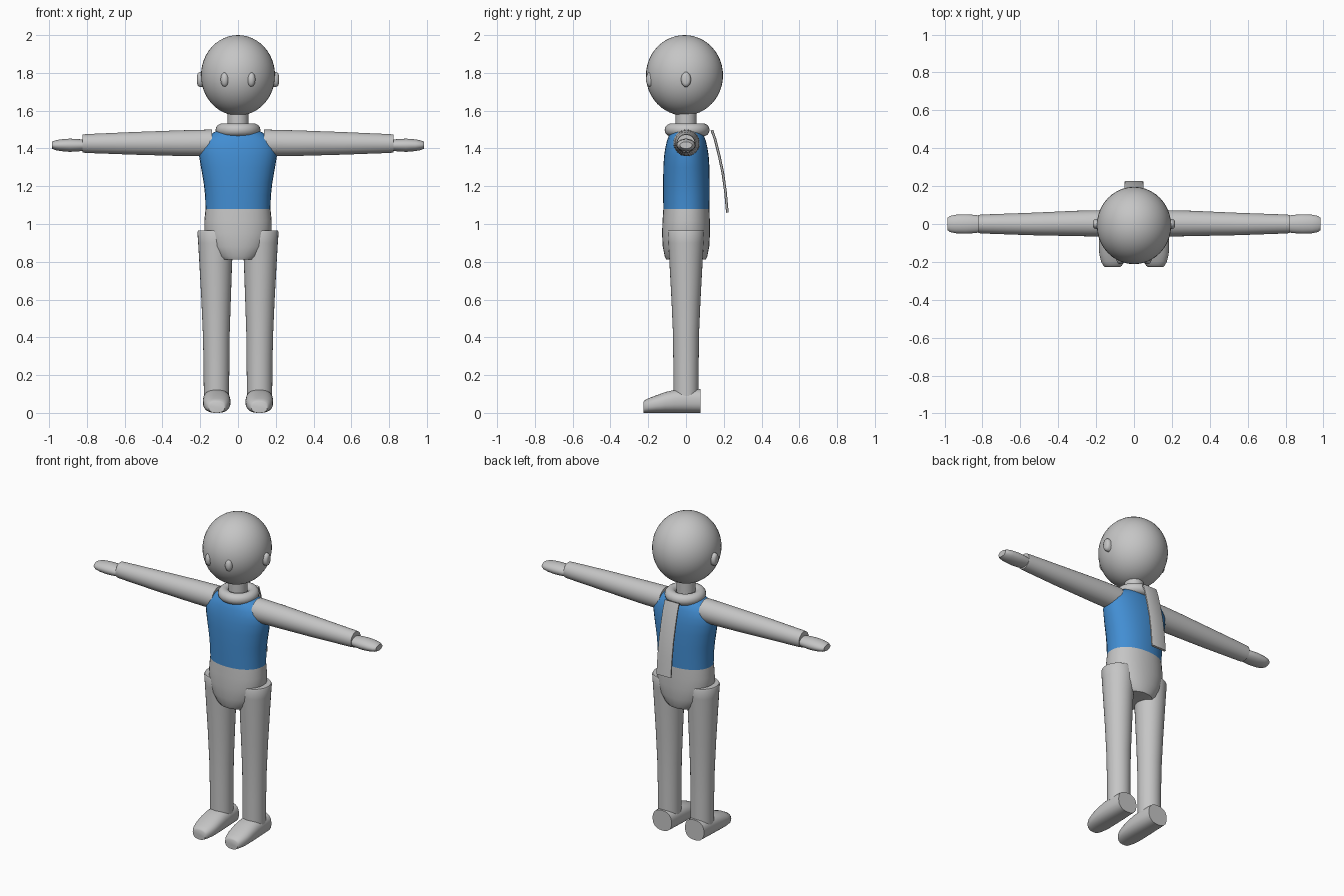
import bpy, bmesh, math
from mathutils import Vector

if "Cube" in bpy.data.objects:
    bpy.data.objects.remove(bpy.data.objects["Cube"])


def material(name, rgb):
    m = bpy.data.materials.new(name)
    m.diffuse_color = (*rgb, 1)
    m.use_nodes = True
    m.node_tree.nodes["Principled BSDF"].inputs["Base Color"].default_value = m.diffuse_color
    return m


GREY = material("light grey", (0.56, 0.56, 0.56))
BLUE = material("shirt blue", (0.055, 0.27, 0.65))


def finish(obj, name, mat):
    obj.name = name
    obj.data.materials.append(mat)
    bpy.ops.object.select_all(action='DESELECT')
    obj.select_set(True)
    bpy.context.view_layer.objects.active = obj
    bpy.ops.object.shade_smooth_by_angle(angle=math.radians(42))
    return obj


def power(v, e):
    return math.copysign(abs(v) ** e, v)


def loft(name, axis, rings, mat=GREY, n=32, square=2.0):
    """Rings are (position on axis, centre a, centre b, radius a, radius b)."""
    bm = bmesh.new()
    loops = []
    for t, ca, cb, ra, rb in rings:
        loop = []
        for i in range(n):
            ang = 2 * math.pi * i / n
            a = ca + ra * power(math.cos(ang), 2 / square)
            b = cb + rb * power(math.sin(ang), 2 / square)
            co = {'x': (t, a, b), 'y': (a, t, b), 'z': (a, b, t)}[axis]
            loop.append(bm.verts.new(co))
        loops.append(loop)
    for lo, hi in zip(loops, loops[1:]):
        for i in range(n):
            j = (i + 1) % n
            bm.faces.new((lo[i], lo[j], hi[j], hi[i]))
    bm.faces.new(loops[0])
    bm.faces.new(loops[-1])
    bmesh.ops.recalc_face_normals(bm, faces=bm.faces)
    me = bpy.data.meshes.new(name)
    bm.to_mesh(me)
    bm.free()
    obj = bpy.data.objects.new(name, me)
    bpy.context.collection.objects.link(obj)
    return finish(obj, name, mat)


def ellipsoid(name, loc, scale):
    bpy.ops.mesh.primitive_uv_sphere_add(segments=40, ring_count=24, location=loc)
    bpy.context.object.scale = scale
    return finish(bpy.context.object, name, GREY)


# Head and neck
ellipsoid("head", (0, -0.008, 1.787), (0.196, 0.204, 0.213))
loft("neck", 'z', [(1.44, 0, 0, .055, .055), (1.62, 0, 0, .055, .055)])

# Collar ring
bpy.ops.mesh.primitive_torus_add(location=(0, 0.006, 1.498), major_radius=0.085,
                                 minor_radius=0.034, major_segments=36, minor_segments=14)
finish(bpy.context.object, "collar", GREY)

# Shirt and hips
loft("shirt", 'z', [
    (1.08, 0, 0.002, .172, .122), (1.15, 0, 0.002, .174, .123),
    (1.22, 0, 0.002, .182, .123), (1.30, 0, 0.002, .196, .122),
    (1.36, 0, 0.002, .206, .118), (1.40, 0, 0.002, .205, .112),
    (1.44, 0, 0.002, .190, .103), (1.47, 0, 0.002, .155, .092),
    (1.495, 0, 0.002, .110, .075)], BLUE, square=2.15)
loft("hips", 'z', [
    (0.813, 0, 0, .100, .105), (0.83, 0, 0, .125, .113),
    (0.88, 0, 0, .158, .123), (0.95, 0, 0, .178, .127),
    (1.02, 0, 0.001, .178, .125), (1.08, 0, 0.002, .172, .122)], square=2.15)

# Parts on both sides
for side, s in (("left", -1), ("right", 1)):
    ellipsoid(side + "_eye", (s * 0.07, -0.19, 1.765), (0.022, 0.022, 0.038))
    loft(side + "_ear", 'x', [
        (s * 0.17, 0, 1.765, .026, .040), (s * 0.202, 0, 1.765, .026, .040),
        (s * 0.212, 0, 1.765, .022, .034), (s * 0.216, 0, 1.765, .014, .022)], n=24)
    loft(side + "_arm", 'x', [
        (s * 0.138, 0.003, 1.429, .070, .071), (s * 0.30, 0.003, 1.428, .067, .068),
        (s * 0.55, 0, 1.427, .059, .060), (s * 0.80, 0, 1.426, .050, .050),
        (s * 0.822, 0, 1.426, .048, .048)])
    loft(side + "_hand", 'x', [
        (s * 0.80, 0, 1.417, .041, .027), (s * 0.84, 0, 1.417, .048, .032),
        (s * 0.89, 0, 1.417, .051, .035), (s * 0.94, 0, 1.417, .049, .031),
        (s * 0.97, 0, 1.417, .043, .025), (s * 0.985, 0, 1.417, .032, .018)], n=24)
    loft(side + "_leg", 'z', [
        (0.09, s * .114, 0, .067, .066), (0.25, s * .114, 0, .068, .067),
        (0.42, s * .115, 0, .071, .069), (0.60, s * .116, 0, .078, .077),
        (0.80, s * .118, 0, .087, .088), (0.90, s * .117, 0, .094, .094),
        (0.957, s * .117, 0, .098, .097), (0.965, s * .117, 0, .094, .093)])
    # Foot tapers towards the toe above a level sole
    foot = []
    for y, top, half in ((.077, .126, .066), (.0, .128, .071), (-.06, .122, .073),
                         (-.11, .110, .073), (-.16, .092, .070), (-.20, .077, .060),
                         (-.220, .066, .049), (-.226, .058, .042)):
        foot.append((y, s * .113, top / 2, half, top / 2))
    loft(side + "_foot", 'y', foot, square=2.4)

# Scarf tail hanging behind the back
path = [(.137, 1.497), (.155, 1.445), (.176, 1.36), (.195, 1.27), (.209, 1.17), (.219, 1.06)]
bm = bmesh.new()
rows = []
for k, (y, z) in enumerate(path):
    a, b = path[max(k - 1, 0)], path[min(k + 1, len(path) - 1)]
    nrm = Vector((0, a[1] - b[1], b[0] - a[0])).normalized() * 0.007
    mid = Vector((0, y, z))
    rows.append([bm.verts.new(mid + d * nrm + Vector((x, 0, 0)))
                 for x, d in ((-.05, -.6), (-.044, -1), (.044, -1), (.05, -.6),
                              (.05, .6), (.044, 1), (-.044, 1), (-.05, .6))])
for lo, hi in zip(rows, rows[1:]):
    for i in range(8):
        j = (i + 1) % 8
        bm.faces.new((lo[i], lo[j], hi[j], hi[i]))
bm.faces.new(rows[0])
bm.faces.new(rows[-1])
bmesh.ops.recalc_face_normals(bm, faces=bm.faces)
mesh = bpy.data.meshes.new("scarf_tail")
bm.to_mesh(mesh)
bm.free()
tail = bpy.data.objects.new("scarf_tail", mesh)
bpy.context.collection.objects.link(tail)
finish(tail, "scarf_tail", GREY)
